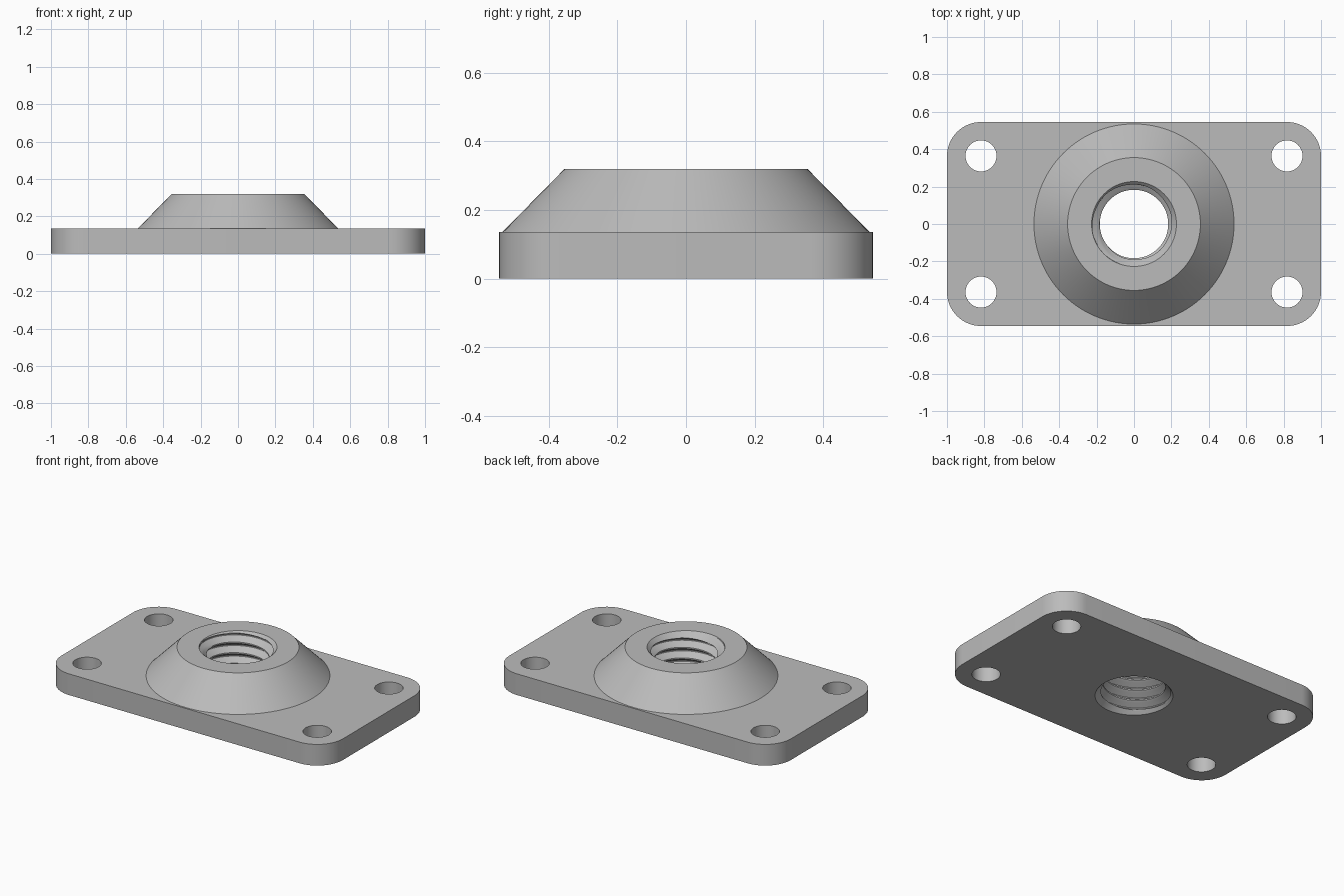
import bpy, bmesh
from math import cos, sin, pi, radians
from mathutils import Vector

if "Cube" in bpy.data.objects:
    bpy.data.objects.remove(bpy.data.objects["Cube"], do_unlink=True)

PLATE_X, PLATE_Y, PLATE_Z, CORNER = 1.0, 0.545, 0.136, 0.182
HOLE_X, HOLE_Y, HOLE_R = 0.818, 0.364, 0.083
BOSS_LOW, BOSS_TOP, HEIGHT = 0.535, 0.355, 0.319
MINOR, MAJOR, PITCH = 0.183, 0.227, 0.068
SEG, STEPS = 96, 16

grey = bpy.data.materials.new("plain grey")
grey.use_nodes = True
colour = (0.5, 0.5, 0.5, 1)
grey.diffuse_color = colour
grey.node_tree.nodes["Principled BSDF"].inputs["Base Color"].default_value = colour


def circle(r, z, cx=0, cy=0, n=SEG):
    return [Vector((cx + r * cos(2 * pi * i / n), cy + r * sin(2 * pi * i / n), z))
            for i in range(n)]


def rounded_rectangle(z):
    points = []
    for quarter, (sx, sy) in enumerate([(1, 1), (-1, 1), (-1, -1), (1, -1)]):
        for k in range(17):
            a = (quarter + k / 16) * pi / 2
            points.append(Vector((sx * (PLATE_X - CORNER) + CORNER * cos(a),
                                  sy * (PLATE_Y - CORNER) + CORNER * sin(a), z)))
    return points


def add_ring(bm, points):
    return [bm.verts.new(p) for p in points]


def bridge(bm, low, high, inward=False):
    for i in range(len(low)):
        j = (i + 1) % len(low)
        quad = [low[i], low[j], high[j], high[i]]
        bm.faces.new(quad[::-1] if inward else quad)


def cap(bm, rings, up):
    edges = []
    for ring in rings:
        for a, b in zip(ring, ring[1:] + ring[:1]):
            edges.append(bm.edges.get((a, b)) or bm.edges.new((a, b)))
    result = bmesh.ops.triangle_fill(bm, edges=edges, use_beauty=True, normal=(0, 0, up))
    for f in result["geom"]:
        if isinstance(f, bmesh.types.BMFace):
            f.normal_update()
            if f.normal.z * up < 0:
                f.normal_flip()


def finish(bm, name):
    mesh = bpy.data.meshes.new(name)
    bm.to_mesh(mesh)
    bm.free()
    mesh.materials.append(grey)
    obj = bpy.data.objects.new(name, mesh)
    bpy.context.collection.objects.link(obj)
    bpy.ops.object.select_all(action="DESELECT")
    obj.select_set(True)
    bpy.context.view_layer.objects.active = obj
    bpy.ops.object.shade_smooth_by_angle(angle=radians(25))


# Base plate with four screw holes, open where the boss and bore join it
bm = bmesh.new()
bottom = [add_ring(bm, rounded_rectangle(0))]
top = [add_ring(bm, rounded_rectangle(PLATE_Z))]
bridge(bm, bottom[0], top[0])
for sx in (-1, 1):
    for sy in (-1, 1):
        low, high = (add_ring(bm, circle(HOLE_R, z, sx * HOLE_X, sy * HOLE_Y, 48))
                     for z in (0, PLATE_Z))
        bridge(bm, low, high, inward=True)
        bottom.append(low)
        top.append(high)
bottom.append(add_ring(bm, circle(MAJOR, 0)))
top.append(add_ring(bm, circle(BOSS_LOW, PLATE_Z)))
cap(bm, bottom, -1)
cap(bm, top, 1)
finish(bm, "base_plate")

# Conical boss with a flat rim
bm = bmesh.new()
rings = [add_ring(bm, circle(r, z)) for r, z in
         ((BOSS_LOW, PLATE_Z), (BOSS_TOP, HEIGHT), (MAJOR, HEIGHT))]
for low, high in zip(rings, rings[1:]):
    bridge(bm, low, high)
finish(bm, "conical_boss")


# Threaded bore: rows climb along the helix and chamfers widen both ends
def bore_radius(z, phase):
    slope = abs(phase - 0.5) * 2
    thread = MINOR + (MAJOR - MINOR) * min(1, max(0, (slope - 0.15) / 0.75))
    chamfer = MAJOR - min(z, HEIGHT - z)
    return max(thread, chamfer)


bm = bmesh.new()
columns = []
first, last = -2 * STEPS, (int(HEIGHT / PITCH) + 2) * STEPS
for i in range(SEG + 1):
    column = []
    for row in range(first, last + 1):
        z = min(HEIGHT, max(0, PITCH * (row / STEPS + i / SEG)))
        r = bore_radius(z, (row % STEPS) / STEPS)
        a = 2 * pi * i / SEG
        column.append(bm.verts.new((r * cos(a), r * sin(a), z)))
    columns.append(column)
for a, b in zip(columns, columns[1:]):
    for k in range(len(a) - 1):
        if max(a[k + 1].co.z, b[k + 1].co.z) > 0 and min(a[k].co.z, b[k].co.z) < HEIGHT:
            bm.faces.new((a[k], a[k + 1], b[k + 1], b[k]))
bmesh.ops.remove_doubles(bm, verts=bm.verts[:], dist=0.0001)
bmesh.ops.delete(bm, geom=[v for v in bm.verts if not v.link_faces], context="VERTS")
finish(bm, "threaded_bore")
